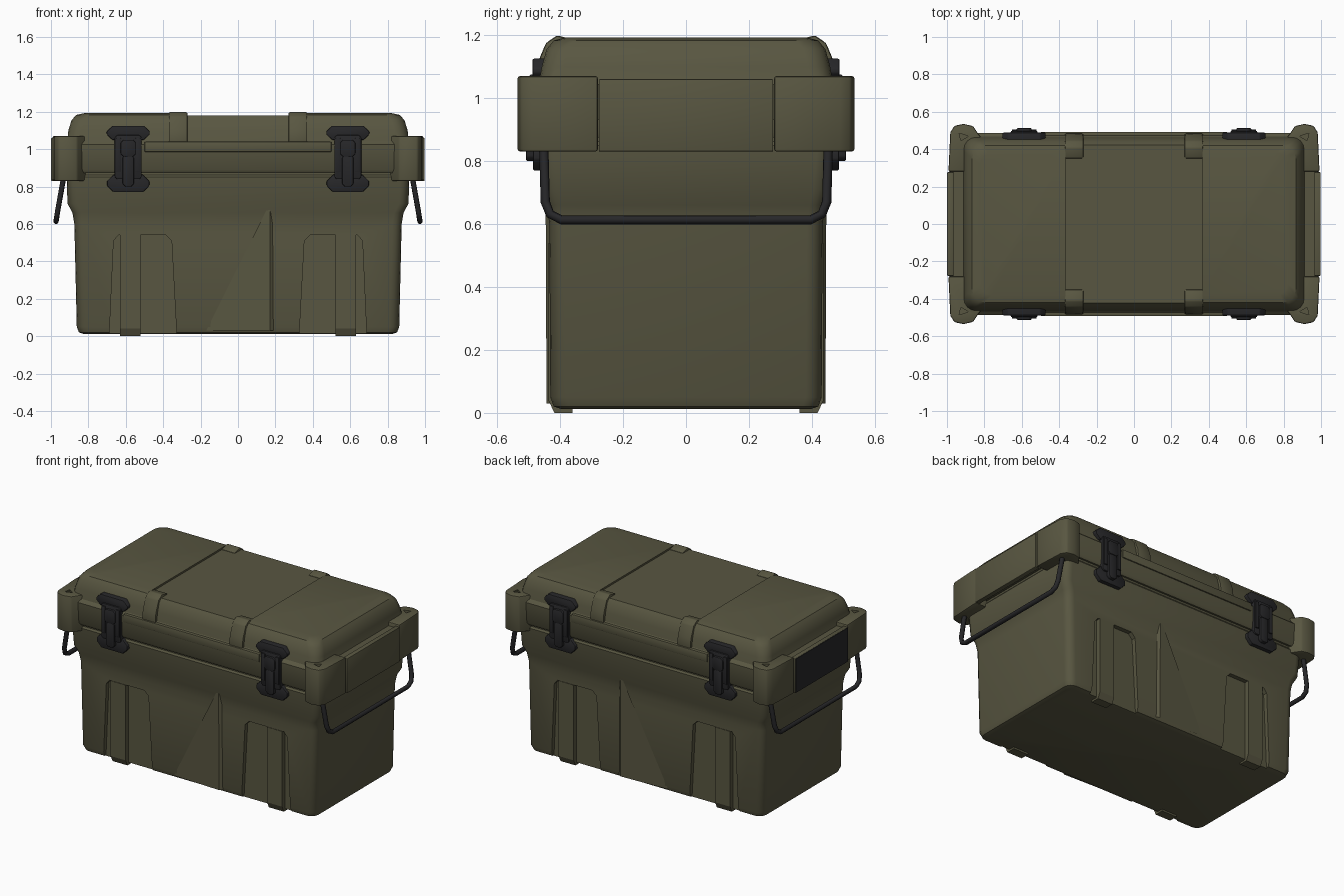
import bpy, bmesh, math
from mathutils import Vector

if "Cube" in bpy.data.objects:
    bpy.data.objects.remove(bpy.data.objects["Cube"])


def material(name, rgb):
    m = bpy.data.materials.new(name)
    m.diffuse_color = (*rgb, 1)
    m.use_nodes = True
    m.node_tree.nodes["Principled BSDF"].inputs["Base Color"].default_value = m.diffuse_color
    return m


OLIVE = material("olive plastic", (0.099, 0.094, 0.053))
BLACK = material("black rubber", (0.02, 0.02, 0.022))


def activate(ob):
    bpy.ops.object.select_all(action='DESELECT')
    ob.select_set(True)
    bpy.context.view_layer.objects.active = ob


def finish(name, bm, mat, mirror="", bevel=0.0, smooth=True):
    """Turn a bmesh into an object, apply bevel and mirror, shade it."""
    bmesh.ops.recalc_face_normals(bm, faces=bm.faces[:])
    me = bpy.data.meshes.new(name)
    bm.to_mesh(me)
    bm.free()
    ob = bpy.data.objects.new(name, me)
    bpy.context.collection.objects.link(ob)
    me.materials.append(mat)
    activate(ob)
    if bevel:
        b = ob.modifiers.new("bevel", 'BEVEL')
        b.width, b.segments, b.limit_method = bevel, 2, 'ANGLE'
        bpy.ops.object.modifier_apply(modifier="bevel")
    if mirror:
        m = ob.modifiers.new("mirror", 'MIRROR')
        m.use_axis = ("X" in mirror, "Y" in mirror, False)
        m.use_mirror_merge = False
        bpy.ops.object.modifier_apply(modifier="mirror")
    if smooth:
        bpy.ops.object.shade_smooth_by_angle(angle=math.radians(30))
    return ob


def loft(name, rings, mat, seg=4):
    """Stack rounded rectangles given as (z, half x, half y, radius)."""
    bm = bmesh.new()
    loops = []
    for z, hx, hy, r in rings:
        loop = []
        for k, (sx, sy) in enumerate([(1, 1), (-1, 1), (-1, -1), (1, -1)]):
            for i in range(seg + 1):
                a = math.pi / 2 * (k + i / seg)
                loop.append(bm.verts.new((sx * (hx - r) + r * math.cos(a),
                                          sy * (hy - r) + r * math.sin(a), z)))
        loops.append(loop)
    n = len(loops[0])
    for a, b in zip(loops, loops[1:]):
        for i in range(n):
            bm.faces.new((a[i], a[(i + 1) % n], b[(i + 1) % n], b[i]))
    bm.faces.new(loops[0][::-1])
    bm.faces.new(loops[-1])
    return finish(name, bm, mat)


def prism(name, pts, axis, lo, hi, mat, **kw):
    """Extrude a 2D outline along an axis (other two axes in x, y, z order)."""
    bm = bmesh.new()
    def at(p, d):
        c = list(p)
        c.insert("xyz".index(axis), d)
        return bm.verts.new(c)
    a, b = [at(p, lo) for p in pts], [at(p, hi) for p in pts]
    n = len(pts)
    for i in range(n):
        bm.faces.new((a[i], a[(i + 1) % n], b[(i + 1) % n], b[i]))
    bm.faces.new(a[::-1])
    bm.faces.new(b)
    return finish(name, bm, mat, **kw)


def box(name, x, y, z, mat, **kw):
    return prism(name, [(x[0], y[0]), (x[1], y[0]), (x[1], y[1]), (x[0], y[1])],
                 'z', *z, mat, **kw)


def cut(ob, cutter):
    activate(ob)
    m = ob.modifiers.new("cut", 'BOOLEAN')
    m.operation, m.object, m.solver = 'DIFFERENCE', cutter, 'EXACT'
    bpy.ops.object.modifier_apply(modifier="cut")
    bpy.data.objects.remove(cutter)
    bpy.ops.object.shade_smooth_by_angle(angle=math.radians(30))


# Tub with recessed leg bays on front and back
tub = loft("tub", [(0.012, 0.825, 0.395, 0.04), (0.02, 0.85, 0.42, 0.05),
                   (0.05, 0.862, 0.431, 0.05), (0.60, 0.875, 0.434, 0.05),
                   (0.66, 0.885, 0.442, 0.05), (0.71, 0.912, 0.455, 0.05),
                   (0.85, 0.915, 0.468, 0.05), (0.862, 0.905, 0.46, 0.05),
                   (0.88, 0.905, 0.46, 0.05)], OLIVE)
bay = [(0.325, -0.05), (0.355, 0.51), (0.385, 0.54), (0.64, 0.54),
       (0.665, 0.51), (0.69, -0.05)]
cut(tub, prism("bay_cutter", bay, 'y', -0.6, -0.405, OLIVE, mirror="XY"))

# Ribs that run down into feet inside each bay
prism("foot_rib", [(-0.437, 0.04), (-0.418, 0.0), (-0.36, 0.0), (-0.36, 0.54),
                   (-0.437, 0.54)], 'x', 0.52, 0.63, OLIVE, mirror="XY", smooth=False)

# Triangular wedge on the long sides
bm = bmesh.new()
A, B, C, D, E = [bm.verts.new(p) for p in (
    (-0.17, -0.43, 0.03), (0.17, -0.446, 0.71), (0.17, -0.443, 0.03),
    (0.19, -0.43, 0.71), (0.19, -0.43, 0.03))]
F = bm.verts.new((0.1, -0.38, 0.3))
for f in ((A, B, C), (B, C, E, D), (A, C, E, F), (A, B, F), (B, D, F), (D, E, F)):
    bm.faces.new(f)
finish("side_wedge", bm, OLIVE, mirror="Y", smooth=False)

# Lid with a shallow channel across the middle
lid = loft("lid", [(0.874, 0.915, 0.472, 0.05), (0.89, 0.922, 0.482, 0.05),
                   (1.025, 0.922, 0.487, 0.05), (1.045, 0.912, 0.468, 0.06),
                   (1.10, 0.907, 0.458, 0.07), (1.155, 0.89, 0.443, 0.07),
                   (1.183, 0.865, 0.42, 0.07), (1.193, 0.82, 0.38, 0.06)], OLIVE)
cut(lid, box("channel_cutter", (-0.365, 0.365), (-0.6, 0.6), (1.181, 1.3), OLIVE))

# Reinforcing ribs over the lid edge
prism("lid_rib", [(-0.484, 1.03), (-0.476, 1.10), (-0.445, 1.175), (-0.41, 1.199),
                  (-0.35, 1.185), (-0.35, 1.03)], 'x', 0.27, 0.37, OLIVE,
      mirror="XY", bevel=0.008)

# Raised moulding along the lid between the latches
box("lid_moulding", (-0.5, 0.5), (-0.493, -0.45), (0.985, 1.04), OLIVE,
    mirror="Y", bevel=0.006)

# Corner ears with triangular tie-down holes
ear = prism("corner_ear", [(0.80, 0.44), (0.835, 0.485), (0.86, 0.523), (0.91, 0.535),
                           (0.96, 0.525), (0.982, 0.49), (0.992, 0.28), (0.88, 0.28)],
            'z', 0.83, 1.07, OLIVE, mirror="XY", bevel=0.008)
cut(ear, prism("hole_cutter", [(0.885, 0.47), (0.935, 0.485), (0.925, 0.445)],
               'z', 1.045, 1.2, OLIVE, mirror="XY"))

# End grips: outer panel, shelf and dark underside
box("grip_panel", (0.965, 0.997), (-0.277, 0.277), (0.83, 1.06), OLIVE,
    mirror="X", bevel=0.004)
box("grip_shelf", (0.89, 0.98), (-0.285, 0.285), (0.93, 1.045), OLIVE, mirror="X")
box("grip_pocket", (0.923, 0.964), (-0.27, 0.27), (0.924, 0.93), BLACK, mirror="X")
box("left_grip_plate", (-1.0, -0.995), (-0.275, 0.275), (0.833, 1.058), BLACK)

# Bail handles on both ends
for side, s in (("right", 1), ("left", -1)):
    cu = bpy.data.curves.new(side + "_handle", 'CURVE')
    cu.dimensions, cu.bevel_depth, cu.bevel_resolution = '3D', 0.015, 1
    cu.use_fill_caps = True
    half = [(0.932, -0.452, 0.85), (0.964, -0.447, 0.67), (0.970, -0.432, 0.632),
            (0.973, -0.395, 0.613)]
    path = half + [(x, -y, z) for x, y, z in reversed(half)]
    sp = cu.splines.new('POLY')
    sp.points.add(len(path) - 1)
    for p, (x, y, z) in zip(sp.points, path):
        p.co = (s * x, y, z, 1)
    ob = bpy.data.objects.new(side + "_handle", cu)
    bpy.context.collection.objects.link(ob)
    cu.materials.append(BLACK)
    activate(ob)
    bpy.ops.object.convert(target='MESH')

# Latches: keeper, strap, buckle and base, repeated at four places
LX = 0.587


def latch_plate(name, w, z0, z1, y0, y1, c):
    pts = [(LX - w + c, z0), (LX + w - c, z0), (LX + w, z0 + c), (LX + w, z1 - c),
           (LX + w - c, z1), (LX - w + c, z1), (LX - w, z1 - c), (LX - w, z0 + c)]
    prism(name, pts, 'y', y0, y1, BLACK, mirror="XY", bevel=0.005)


latch_plate("latch_keeper", 0.115, 1.05, 1.125, -0.488, -0.42, 0.03)
latch_plate("latch_base", 0.113, 0.77, 0.865, -0.486, -0.43, 0.035)
latch_plate("latch_strap", 0.072, 0.84, 1.075, -0.497, -0.45, 0.012)
for i, dx in enumerate((-0.052, 0.052)):
    box("latch_rail_%d" % (i + 1), (LX + dx - 0.014, LX + dx + 0.014), (-0.505, -0.48),
        (0.88, 1.06), BLACK, mirror="XY", bevel=0.004)
latch_plate("latch_buckle", 0.03, 0.80, 0.97, -0.508, -0.47, 0.014)
latch_plate("latch_hook", 0.04, 0.96, 1.05, -0.512, -0.47, 0.014)
